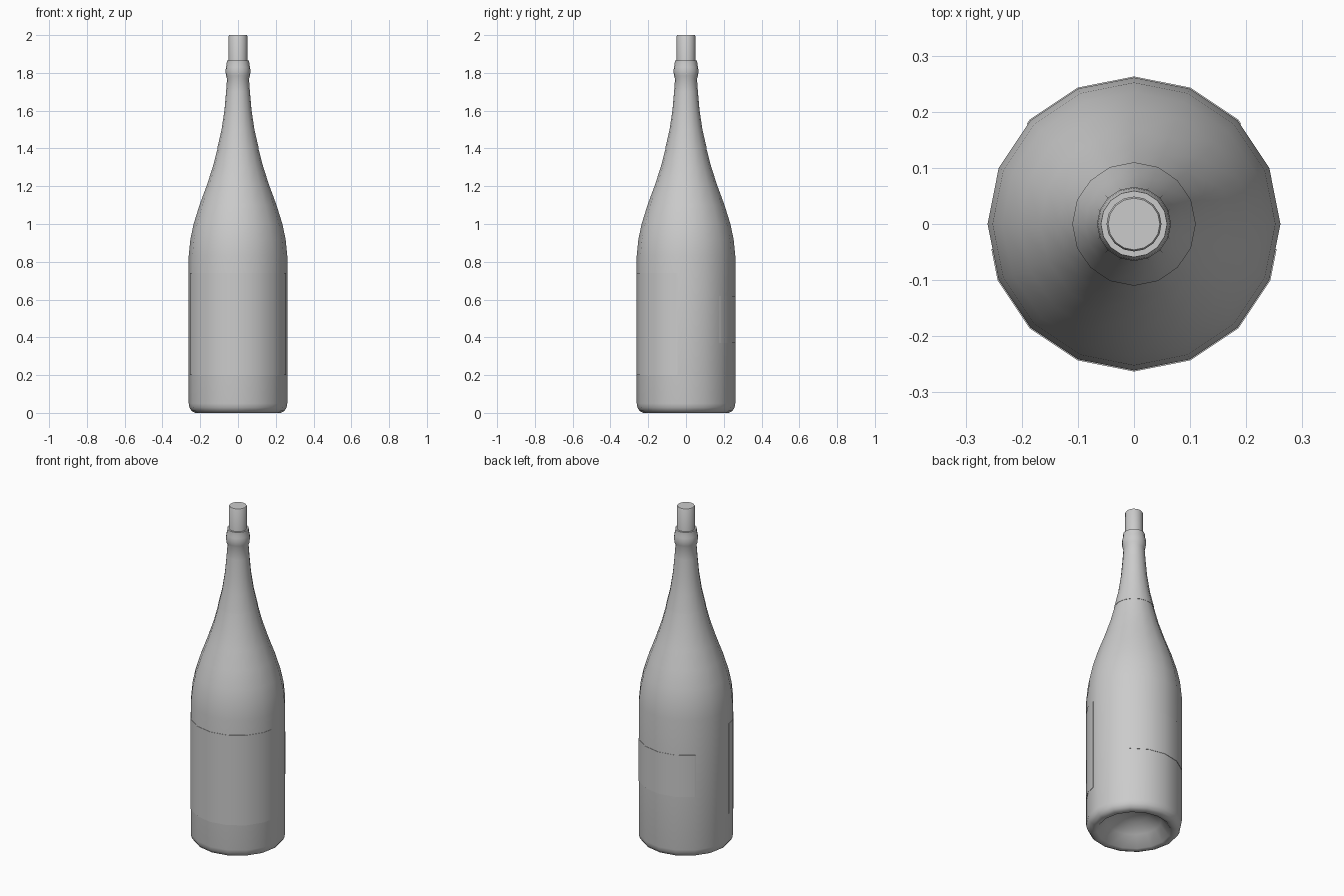
import bpy, bmesh, math

cube = bpy.data.objects.get("Cube")
if cube:
    bpy.data.objects.remove(cube)

SIDES = 16
STEP = 2 * math.pi / SIDES

grey = bpy.data.materials.new("plain_grey")
grey.use_nodes = True
colour = (0.6, 0.6, 0.6, 1)
grey.diffuse_color = colour
grey.node_tree.nodes["Principled BSDF"].inputs["Base Color"].default_value = colour


def finish(bm, name, angle):
    mesh = bpy.data.meshes.new(name)
    bmesh.ops.recalc_face_normals(bm, faces=bm.faces)
    bm.to_mesh(mesh)
    bm.free()
    obj = bpy.data.objects.new(name, mesh)
    bpy.context.collection.objects.link(obj)
    mesh.materials.append(grey)
    bpy.ops.object.select_all(action="DESELECT")
    obj.select_set(True)
    bpy.context.view_layer.objects.active = obj
    bpy.ops.object.shade_smooth_by_angle(angle=math.radians(angle))
    return obj


def lathe(name, profile, angle=50):
    """Spin a (radius, height) profile around z; zero radius closes the end."""
    bm = bmesh.new()
    verts = [bm.verts.new((r, 0, z)) for r, z in profile]
    edges = [bm.edges.new(pair) for pair in zip(verts, verts[1:])]
    bmesh.ops.spin(bm, geom=verts + edges, cent=(0, 0, 0), axis=(0, 0, 1),
                   angle=2 * math.pi, steps=SIDES, use_merge=True)
    bmesh.ops.remove_doubles(bm, verts=bm.verts, dist=0.0001)
    return finish(bm, name, angle)


def label(name, facing, half_width, bottom, top, radius):
    """Thin plate that follows the facets of the body."""
    start, end = (math.radians(facing + s * half_width) for s in (-1, 1))
    corners = [i * STEP for i in range(-SIDES, SIDES) if start < i * STEP < end]
    bm = bmesh.new()
    rows = []
    for a in [start] + corners + [end]:
        off = (a % STEP) - STEP / 2
        flat = math.cos(STEP / 2) / math.cos(off)
        row = []
        for r, z in ((radius, bottom), (radius, top),
                     (radius - 0.005, top), (radius - 0.005, bottom)):
            row.append(bm.verts.new((r * flat * math.cos(a), r * flat * math.sin(a), z)))
        rows.append(row)
    for a, b in zip(rows, rows[1:]):
        for i in range(4):
            j = (i + 1) % 4
            bm.faces.new((a[i], a[j], b[j], b[i]))
    bm.faces.new(rows[0])
    bm.faces.new(rows[-1])
    return finish(bm, name, 40)


# Glass body with a hollow punt underneath
lathe("bottle_body", [
    (0, 0.12), (0.08, 0.105), (0.15, 0.065), (0.2, 0.005), (0.225, 0),
    (0.245, 0.01), (0.257, 0.028), (0.261, 0.05), (0.261, 0.83),
    (0.252, 0.92), (0.235, 1.0), (0.204, 1.1), (0.167, 1.2), (0.134, 1.3),
    (0.108, 1.4), (0.085, 1.5), (0.07, 1.6), (0.061, 1.7), (0.056, 1.8),
    (0.052, 1.85), (0.044, 1.85)])

# Foil sleeve over the neck, with the lip bulge
lathe("neck_foil", [
    (0.108, 1.4), (0.11, 1.4), (0.087, 1.5), (0.072, 1.6), (0.063, 1.7),
    (0.058, 1.77), (0.064, 1.785), (0.066, 1.81), (0.064, 1.83),
    (0.06, 1.845), (0.059, 1.865), (0.045, 1.865)])

# Stopper
lathe("cork", [(0, 1.8), (0.049, 1.8), (0.049, 1.995), (0.046, 2.0), (0, 2.0)])

# Wrapped labels
label("front_label", -90, 80, 0.2, 0.74, 0.263)
label("back_label", 90, 47, 0.37, 0.62, 0.263)
